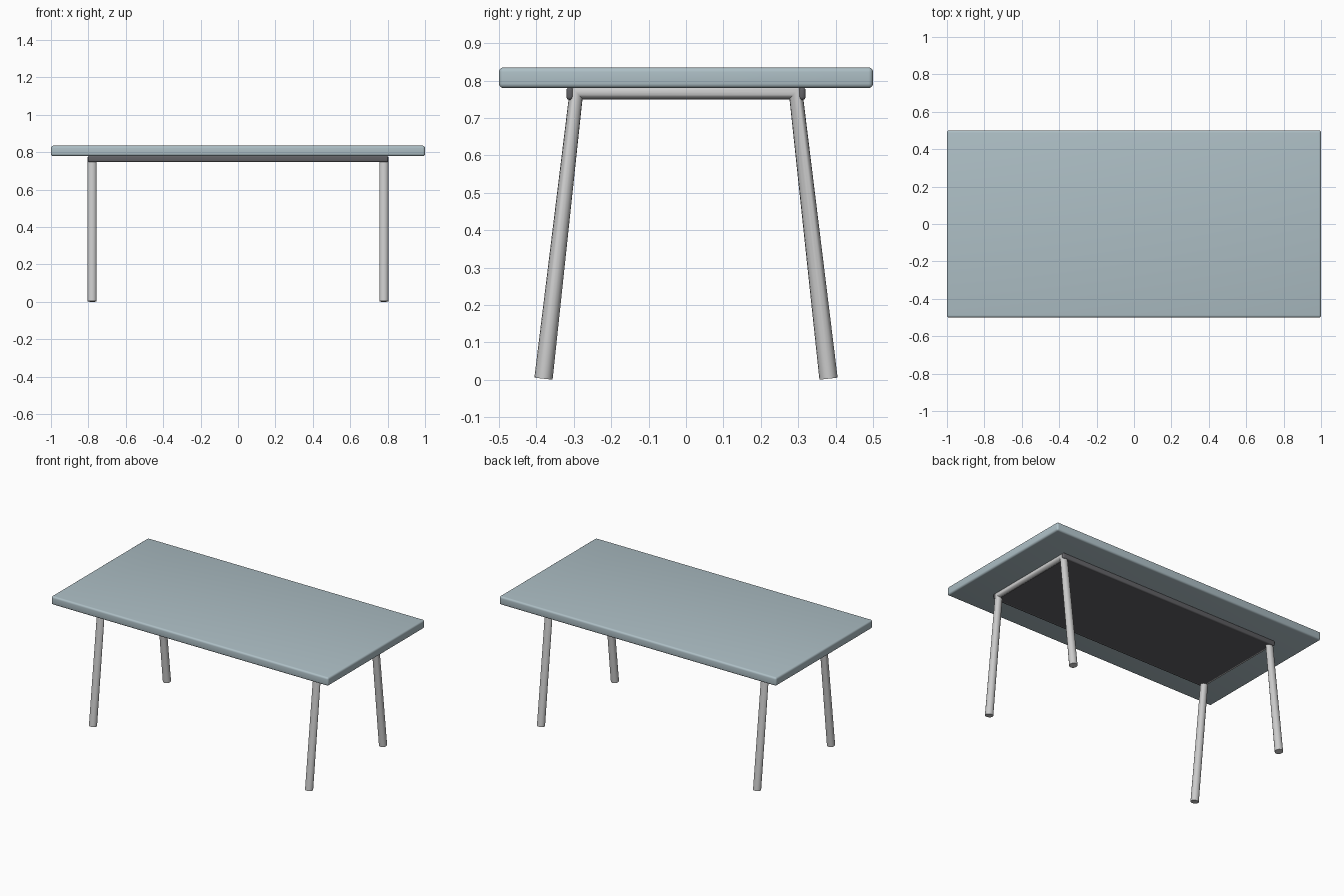
import bpy

if "Cube" in bpy.data.objects:
    bpy.data.objects.remove(bpy.data.objects["Cube"])


def material(name, color):
    m = bpy.data.materials.new(name)
    m.diffuse_color = color
    m.use_nodes = True
    m.node_tree.nodes["Principled BSDF"].inputs["Base Color"].default_value = m.diffuse_color
    return m


def smooth(obj):
    bpy.ops.object.select_all(action='DESELECT')
    obj.select_set(True)
    bpy.context.view_layer.objects.active = obj
    bpy.ops.object.shade_smooth_by_angle()


def box(name, x, y, z0, z1, yc=0.0, bevel=0.0, mat=None):
    """Rounded box with half sizes x, y and a z range."""
    bpy.ops.mesh.primitive_cube_add(size=2, location=(0, yc, (z0 + z1) / 2))
    obj = bpy.context.object
    obj.name = name
    obj.scale = (x, y, (z1 - z0) / 2)
    bpy.ops.object.transform_apply(location=False, rotation=False, scale=True)
    if bevel:
        mod = obj.modifiers.new("round", 'BEVEL')
        mod.width = bevel
        mod.segments = 4
        bpy.ops.object.modifier_apply(modifier=mod.name)
        smooth(obj)
    if mat:
        obj.data.materials.append(mat)
    return obj


def leg_frame(name, x):
    """Bent tube: leg, crossbar and leg in one sharp-cornered path."""
    curve = bpy.data.curves.new(name, 'CURVE')
    curve.dimensions = '3D'
    curve.bevel_depth = 0.0245
    curve.bevel_resolution = 6
    curve.use_fill_caps = True
    path = [(-0.381, 0.003), (-0.293, 0.769), (0.293, 0.769), (0.381, 0.003)]
    spline = curve.splines.new('POLY')
    spline.points.add(len(path) - 1)
    for p, (y, z) in zip(spline.points, path):
        p.co = (x, y, z, 1)
    obj = bpy.data.objects.new(name, curve)
    bpy.context.collection.objects.link(obj)
    bpy.ops.object.select_all(action='DESELECT')
    obj.select_set(True)
    bpy.context.view_layer.objects.active = obj
    bpy.ops.object.convert(target='MESH')
    smooth(bpy.context.object)


slate = material("slate", (0.42, 0.52, 0.56, 1))
dark = material("dark", (0.12, 0.12, 0.13, 1))

# Table top
box("table_top", 1.0, 0.5, 0.78, 0.835, bevel=0.012, mat=slate)

# Dark panel under the top, with rounded long rails
box("under_panel", 0.78, 0.305, 0.749, 0.782, mat=dark)
for side, s in (("front", -1), ("back", 1)):
    box(side + "_rail", 0.802, 0.0095, 0.748, 0.782, yc=0.31 * s, bevel=0.008, mat=dark)

# Leg frames at both ends
for side, s in (("left", -1), ("right", 1)):
    leg_frame(side + "_leg_frame", 0.78 * s)
